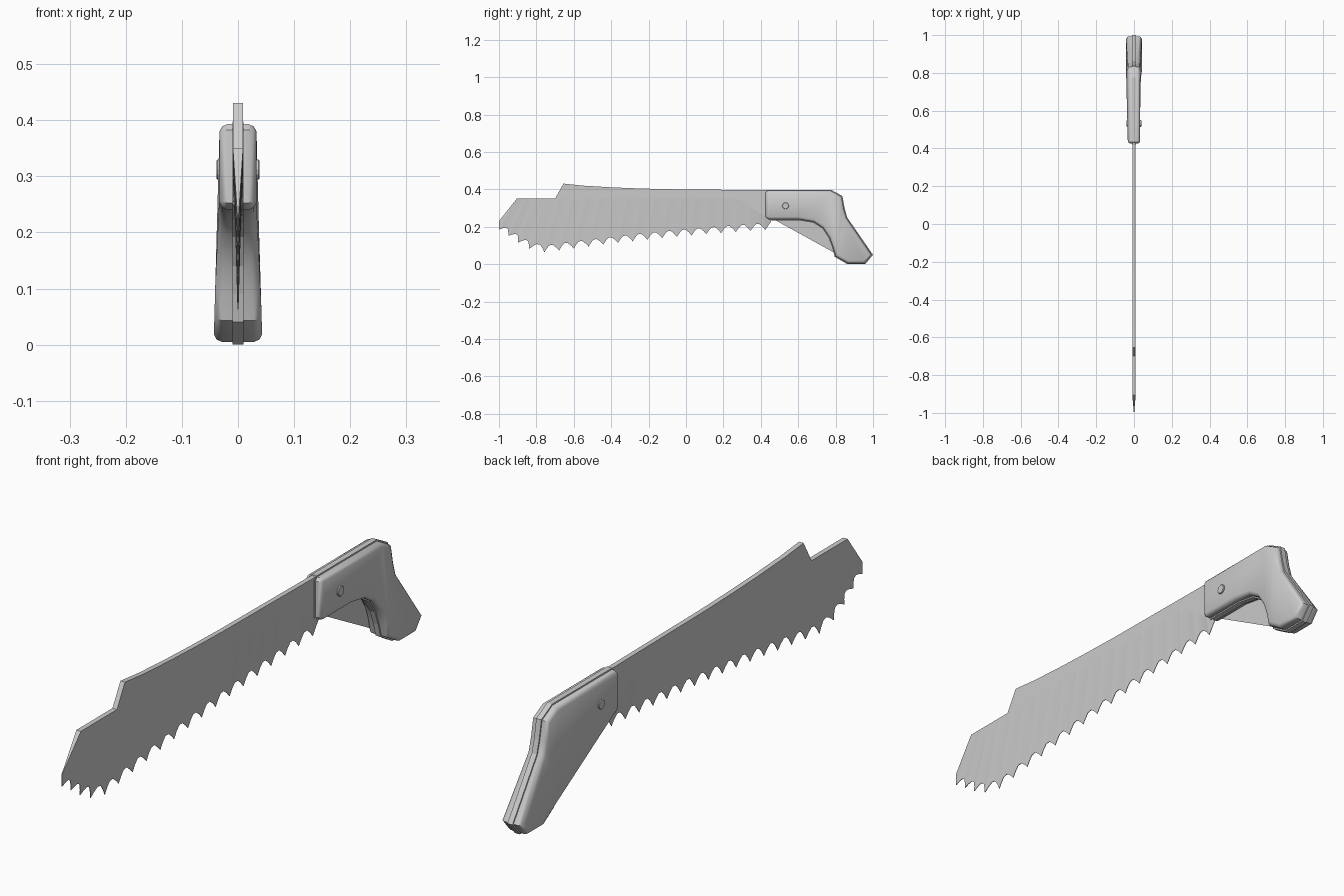
import bpy, bmesh, math
from mathutils import Vector

if "Cube" in bpy.data.objects:
    bpy.data.objects.remove(bpy.data.objects["Cube"])


def make_object(name, bm, smooth=None):
    bmesh.ops.recalc_face_normals(bm, faces=bm.faces[:])
    me = bpy.data.meshes.new(name)
    bm.to_mesh(me)
    bm.free()
    ob = bpy.data.objects.new(name, me)
    bpy.context.collection.objects.link(ob)
    if smooth:
        bpy.ops.object.select_all(action='DESELECT')
        ob.select_set(True)
        bpy.context.view_layer.objects.active = ob
        bpy.ops.object.shade_smooth_by_angle(angle=math.radians(smooth))
    return ob


def two_sided(name, pts, faces):
    """Solid from one side's points (x > 0), mirrored and joined round its border."""
    bm = bmesh.new()
    a = [bm.verts.new(p) for p in pts]
    b = [bm.verts.new((-p[0], p[1], p[2])) for p in pts]
    count = {}
    for f in faces:
        bm.faces.new([a[i] for i in f])
        bm.faces.new([b[i] for i in reversed(f)])
        for i, j in zip(f, f[1:] + f[:1]):
            count.setdefault(frozenset((i, j)), []).append((i, j))
    for e in count.values():
        if len(e) == 1:
            i, j = e[0]
            bm.faces.new((a[j], a[i], b[i], b[j]))
    return make_object(name, bm)


def inset(poly, d):
    """Offset a clockwise (y, z) outline inwards by d."""
    out = []
    n = len(poly)
    for i in range(n):
        p, q, r = (Vector(poly[k % n]) for k in (i - 1, i, i + 1))
        u, v = (q - p).normalized(), (r - q).normalized()
        n1, n2 = Vector((u.y, -u.x)), Vector((v.y, -v.x))
        out.append(tuple(q + (n1 + n2) * d / (1 + n1.dot(n2))))
    return out


# Blade: toothed cutting edge, from the nose to the handle
tips = [(-1, 0.185), (-0.95, 0.152), (-0.898, 0.115), (-0.838, 0.082)]
for i in range(16):
    y = -0.757 + i * 0.0787
    t = i / 15
    tips.append((y, 0.063 + 0.12 * t + 0.012 * math.sin(math.pi * t)))
edge = [(-1, 0.23)]
for p, q in zip(tips, tips[1:]):
    p, q = Vector(p), Vector(q)
    d = q - p
    up = Vector((-d.y, d.x)).normalized()
    depth = min(0.036, d.length * 0.5)
    edge.append(tuple(p))
    for t, h in ((0.2, 0.55), (0.4, 0.95), (0.62, 0.97), (0.84, 0.5)):
        edge.append(tuple(p + d * t + up * depth * h))
edge += [tips[-1], (0.455, 0.228)]

# Blade: bevel crease, paired point by point with the cutting edge
crease = []
for y, z in edge:
    c = -0.905 + (y + 1) / 1.455 * (0.445 + 0.905)
    crease.append([c, 0])
for i in range(1, len(crease)):
    crease[i][0] = max(crease[i][0], crease[i - 1][0] + 0.0005)
for target in (-0.70, 0.28):
    min(crease, key=lambda c: abs(c[0] - target))[0] = target
for c in crease:
    c[1] = 0.35 if c[0] <= 0.28 else 0.35 - (c[0] - 0.28) / 0.165 * 0.11

n = len(edge)
T = 0.009
pts = [(0.001, y, z) for y, z in edge] + [(T, y, z) for y, z in crease]
faces = [[i, i + 1, n + i + 1, n + i] for i in range(n - 1)]
spine = [(0.50, 0.26), (0.50, 0.395), (0.3, 0.397), (0.1, 0.399), (-0.1, 0.401),
         (-0.25, 0.405), (-0.4, 0.411), (-0.55, 0.420), (-0.655, 0.431)]
start = next(i for i, c in enumerate(crease) if abs(c[0] + 0.70) < 1e-6)
faces.append(list(range(n + start, 2 * n)) + list(range(2 * n, 2 * n + len(spine))))
pts += [(T, y, z) for y, z in spine]
two_sided("blade", pts, faces)

# Handle outline, clockwise seen from the right
handle = [(0.42, 0.385), (0.433, 0.398), (0.775, 0.398), (0.836, 0.365), (0.848, 0.30),
          (0.862, 0.25), (1.0, 0.05), (0.958, 0), (0.862, 0), (0.795, 0.04),
          (0.782, 0.09), (0.763, 0.14), (0.728, 0.192), (0.68, 0.222), (0.60, 0.235),
          (0.44, 0.235), (0.42, 0.25)]

# Tang: flat core that stands slightly proud between the grips
two_sided("tang", [(0.010, y, z) for y, z in handle], [list(range(len(handle)))])


# Grips: rounded slabs, thicker towards the butt
def half_width(z):
    t = min(1, max(0, (0.25 - z) / 0.22))
    return 0.033 + 0.010 * t


for side, name in ((1, "right_grip"), (-1, "left_grip")):
    bm = bmesh.new()
    rings = []
    for d, drop in ((0.005, None), (0.005, 0.014), (0.009, 0.005), (0.018, 0.0)):
        rings.append([bm.verts.new((side * (0.008 if drop is None else half_width(z) - drop), y, z))
                      for y, z in inset(handle, d)])
    m = len(handle)
    for r, s in zip(rings, rings[1:]):
        for i in range(m):
            j = (i + 1) % m
            bm.faces.new((r[i], r[j], s[j], s[i]))
    bm.faces.new(rings[0])
    cap = bm.faces.new(rings[-1])
    bmesh.ops.triangulate(bm, faces=[cap])
    make_object(name, bm, 40)

# Rivet through both grips
bpy.ops.mesh.primitive_cylinder_add(vertices=12, radius=0.018, depth=0.077,
                                    location=(0, 0.532, 0.312),
                                    rotation=(0, math.pi / 2, 0))
rivet = bpy.context.object
rivet.name = "rivet"
bev = rivet.modifiers.new("bevel", 'BEVEL')
bev.width = 0.002
bev.segments = 1
